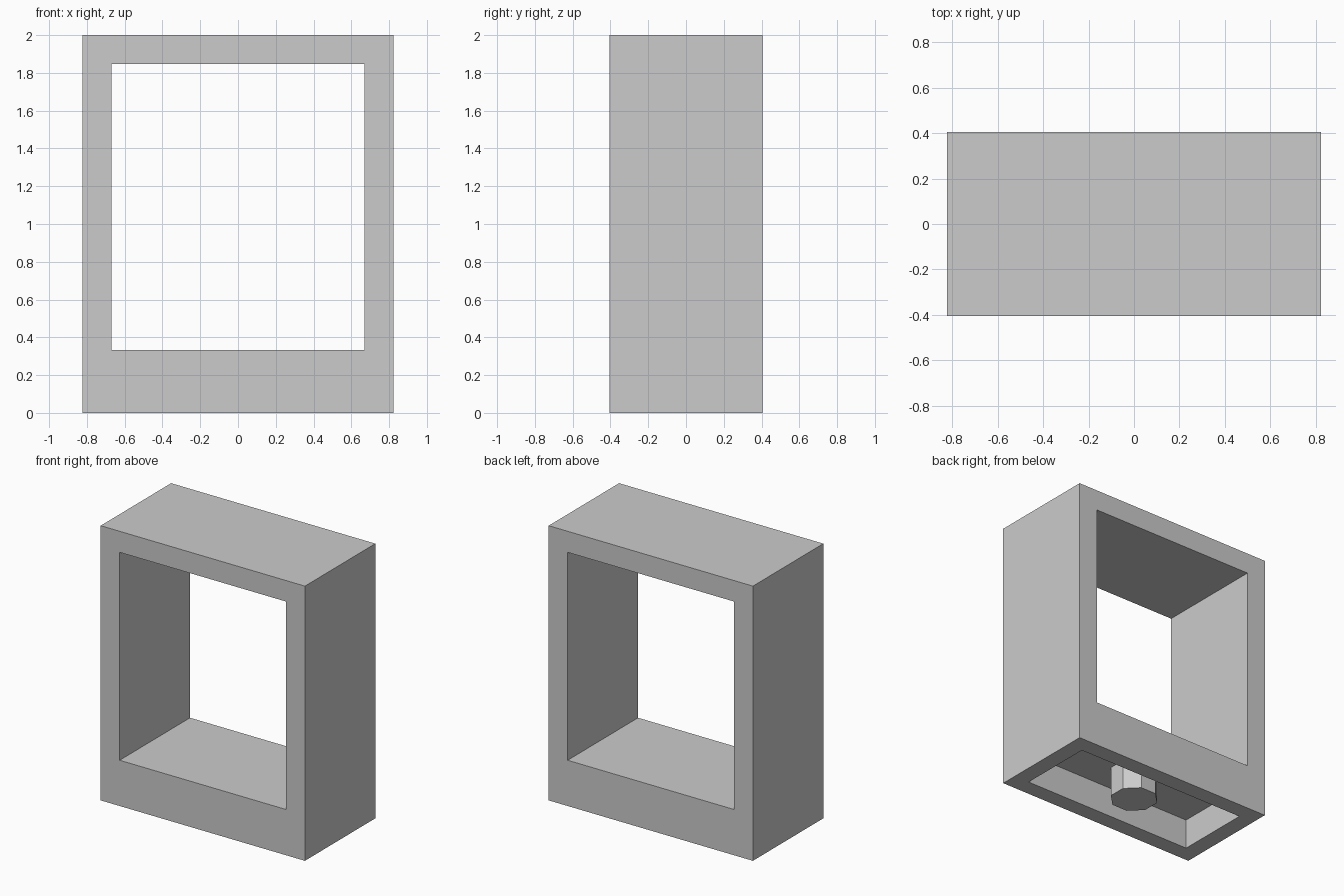
import bpy
import bmesh
from math import radians
from mathutils import Matrix

if "Cube" in bpy.data.objects:
    bpy.data.objects.remove(bpy.data.objects["Cube"], do_unlink=True)

WIDTH, DEPTH, HEIGHT = 1.645, 0.81, 2.0
WALL = 0.153            # frame thickness at the sides and top
SILL = 0.333            # top of the base block
RIM = 0.123             # rim around the underside recess
RECESS = 0.22           # recess depth

grey = bpy.data.materials.new("light grey")
grey.use_nodes = True
colour = (0.6, 0.6, 0.6, 1)
grey.diffuse_color = colour
grey.node_tree.nodes["Principled BSDF"].inputs["Base Color"].default_value = colour


def make_object(name, bm):
    mesh = bpy.data.meshes.new(name)
    bm.to_mesh(mesh)
    bm.free()
    mesh.materials.append(grey)
    obj = bpy.data.objects.new(name, mesh)
    bpy.context.collection.objects.link(obj)
    return obj


def box(name, width, depth, bottom, top):
    bm = bmesh.new()
    place = Matrix.Translation((0, 0, (bottom + top) / 2))
    size = Matrix.Diagonal((width, depth, top - bottom, 1))
    bmesh.ops.create_cube(bm, size=1, matrix=place @ size)
    return make_object(name, bm)


def cut(obj, cutter):
    cutter.hide_render = True
    mod = obj.modifiers.new("cut", "BOOLEAN")
    mod.operation = "DIFFERENCE"
    mod.solver = "EXACT"
    mod.object = cutter
    bpy.context.view_layer.update()
    evaluated = obj.evaluated_get(bpy.context.evaluated_depsgraph_get())
    result = bpy.data.meshes.new_from_object(evaluated)
    obj.modifiers.clear()
    obj.data = result
    bpy.data.objects.remove(cutter, do_unlink=True)


# Frame block with a through window and a recess underneath
frame = box("frame", WIDTH, DEPTH, 0, HEIGHT)
cut(frame, box("window_cutter", WIDTH - 2 * WALL, DEPTH * 2, SILL, HEIGHT - WALL))
cut(frame, box("recess_cutter", WIDTH - 2 * RIM, DEPTH - 2 * RIM, -RECESS, RECESS))

# Octagonal peg in the middle of the recess, flush with the rim
bm = bmesh.new()
peg_height = RECESS + 0.01
bmesh.ops.create_cone(
    bm, cap_ends=True, segments=8, radius1=0.165, radius2=0.165, depth=peg_height,
    matrix=Matrix.Translation((0, 0, peg_height / 2)) @ Matrix.Rotation(radians(22.5), 4, "Z"))
make_object("peg", bm)
